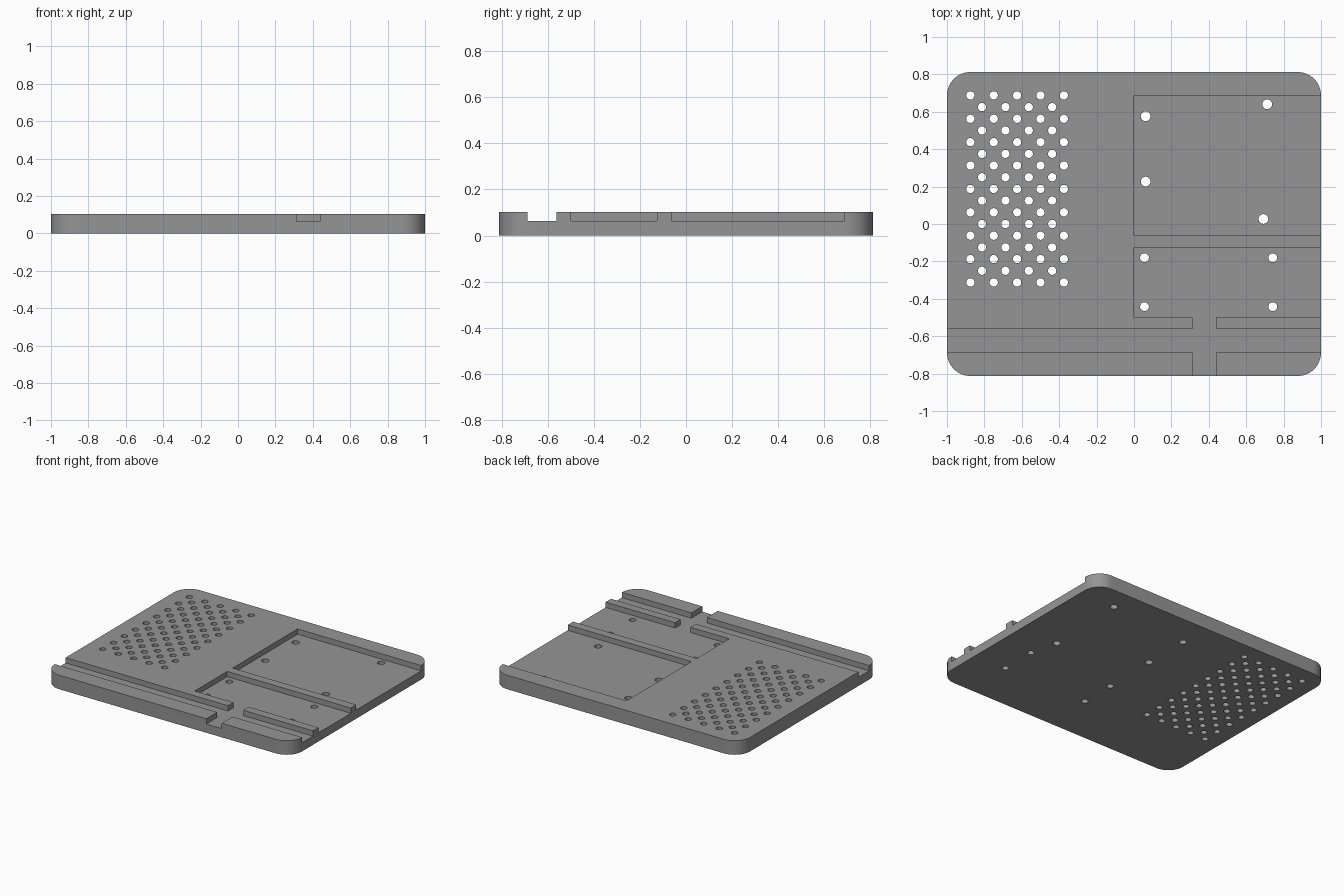
import bpy, bmesh, math
from mathutils import Matrix, Vector

if "Cube" in bpy.data.objects:
    bpy.data.objects.remove(bpy.data.objects["Cube"])

HALF_X, HALF_Y, HEIGHT, FLOOR, RADIUS = 1.0, 0.8125, 0.1025, 0.0635, 0.125


def make_object(name, bm):
    bmesh.ops.recalc_face_normals(bm, faces=bm.faces)
    mesh = bpy.data.meshes.new(name)
    bm.to_mesh(mesh)
    bm.free()
    obj = bpy.data.objects.new(name, mesh)
    bpy.context.collection.objects.link(obj)
    return obj


def cut(target, cutter):
    mod = target.modifiers.new(cutter.name, 'BOOLEAN')
    mod.operation, mod.solver, mod.object = 'DIFFERENCE', 'EXACT', cutter
    bpy.context.view_layer.objects.active = target
    bpy.ops.object.modifier_apply(modifier=mod.name)
    bpy.data.objects.remove(cutter)


def box_cutter(name, x0, x1, y0, y1):
    bm = bmesh.new()
    size = Vector((x1 - x0, y1 - y0, 0.2))
    centre = Vector(((x0 + x1) / 2, (y0 + y1) / 2, FLOOR + 0.1))
    bmesh.ops.create_cube(bm, size=1, matrix=Matrix.Translation(centre) @ Matrix.Diagonal(size).to_4x4())
    return make_object(name, bm)


def hole_cutter(name, points, radius):
    bm = bmesh.new()
    for x, y in points:
        bmesh.ops.create_cone(bm, cap_ends=True, segments=32, radius1=radius, radius2=radius,
                              depth=0.4, matrix=Matrix.Translation((x, y, 0.05)))
    return make_object(name, bm)


# Base plate with rounded corners
bm = bmesh.new()
outline = []
for quarter, (sx, sy) in enumerate([(1, 1), (-1, 1), (-1, -1), (1, -1)]):
    for i in range(17):
        a = math.pi / 2 * (quarter + i / 16)
        outline.append(bm.verts.new((sx * (HALF_X - RADIUS) + RADIUS * math.cos(a),
                                     sy * (HALF_Y - RADIUS) + RADIUS * math.sin(a), 0)))
face = bm.faces.new(outline)
top = bmesh.ops.extrude_face_region(bm, geom=[face])['geom']
bmesh.ops.translate(bm, vec=(0, 0, HEIGHT), verts=[v for v in top if isinstance(v, bmesh.types.BMVert)])
plate = make_object("base_plate", bm)

# Board pockets open to the right, long slot, and cable channel to the front
for args in [("large_pocket", 0, 1.1, -0.0625, 0.6875),
             ("small_pocket", 0, 1.1, -0.5, -0.125),
             ("long_slot", -1.1, 1.1, -0.6875, -0.5625),
             ("cable_channel", 0.3125, 0.4375, -0.9, -0.45)]:
    cut(plate, box_cutter(*args))

# Staggered vent holes
vents = [(-0.875 + 0.125 * c, 0.6875 - 0.125 * r) for c in range(5) for r in range(9)]
vents += [(-0.8125 + 0.125 * c, 0.625 - 0.125 * r) for c in range(4) for r in range(8)]
cut(plate, hole_cutter("vent_holes", vents, 0.022))

# Screw holes in both pockets
cut(plate, hole_cutter("large_pocket_holes",
                       [(0.062, 0.576), (0.062, 0.227), (0.712, 0.64), (0.692, 0.027)], 0.026))
cut(plate, hole_cutter("small_pocket_holes",
                       [(x, y) for x in (0.056, 0.742) for y in (-0.18, -0.442)], 0.0235))

# Colour and shading
grey = bpy.data.materials.new("grey plastic")
grey.diffuse_color = (0.3, 0.3, 0.3, 1)
grey.use_nodes = True
grey.node_tree.nodes["Principled BSDF"].inputs["Base Color"].default_value = grey.diffuse_color
plate.data.materials.clear()
plate.data.materials.append(grey)
bpy.ops.object.select_all(action='DESELECT')
plate.select_set(True)
bpy.context.view_layer.objects.active = plate
bpy.ops.object.shade_smooth_by_angle(angle=math.radians(30))
